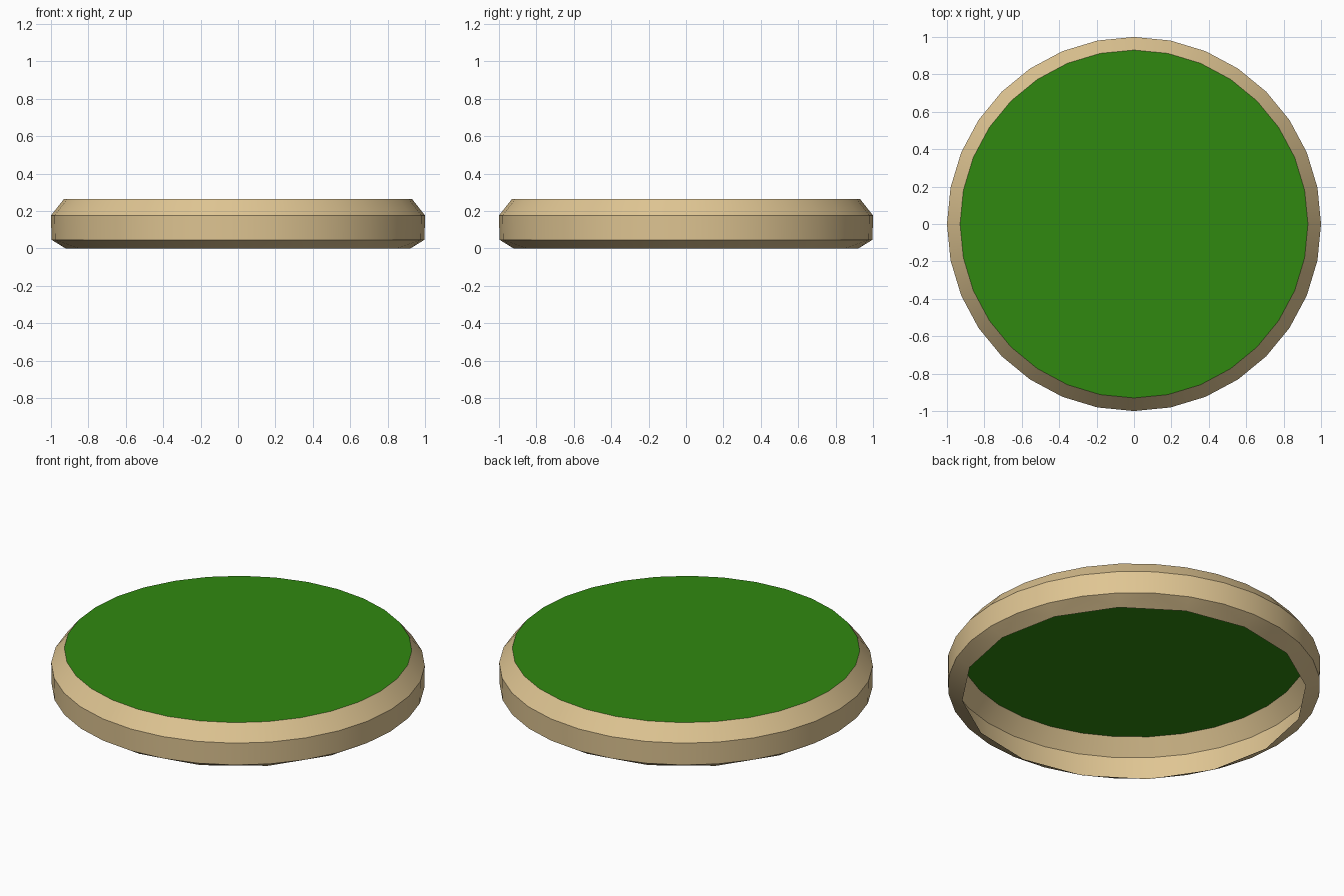
import bpy, bmesh
from math import cos, sin, tau, radians

if "Cube" in bpy.data.objects:
    bpy.data.objects.remove(bpy.data.objects["Cube"])


def ring(bm, r, z, n):
    return [bm.verts.new((r * cos(tau * i / n), r * sin(tau * i / n), z)) for i in range(n)]


def finish(bm, name, color):
    me = bpy.data.meshes.new(name)
    bm.to_mesh(me)
    bm.free()
    ob = bpy.data.objects.new(name, me)
    bpy.context.collection.objects.link(ob)
    mat = bpy.data.materials.new(name + "_color")
    mat.diffuse_color = color
    mat.use_nodes = True
    mat.node_tree.nodes["Principled BSDF"].inputs["Base Color"].default_value = mat.diffuse_color
    me.materials.append(mat)
    bpy.ops.object.select_all(action='DESELECT')
    ob.select_set(True)
    bpy.context.view_layer.objects.active = ob
    bpy.ops.object.shade_smooth_by_angle(angle=radians(30))
    return ob


N = 32
TOP_R, TOP_Z = 0.93, 0.265

# Rim: open shell with bevelled shoulder and side wall
bm = bmesh.new()
top = ring(bm, TOP_R, TOP_Z, N)
shoulder = ring(bm, 1.0, 0.176, N)
wall = ring(bm, 0.997, 0.046, N)
for upper, lower in ((top, shoulder), (shoulder, wall)):
    for i in range(N):
        j = (i + 1) % N
        bm.faces.new((lower[i], lower[j], upper[j], upper[i]))

# Tucked-in bottom edge with half as many sides
foot = ring(bm, 0.922, 0.0, N // 2)
for k in range(N // 2):
    a, b, c = wall[2 * k], wall[2 * k + 1], wall[(2 * k + 2) % N]
    p, q = foot[k], foot[(k + 1) % (N // 2)]
    bm.faces.new((p, b, a))
    bm.faces.new((p, q, b))
    bm.faces.new((q, c, b))
finish(bm, "rim", (0.74, 0.56, 0.29, 1))

# Green top surface
bm = bmesh.new()
bm.faces.new(ring(bm, TOP_R, TOP_Z, N))
finish(bm, "top_surface", (0.03, 0.25, 0.005, 1))
